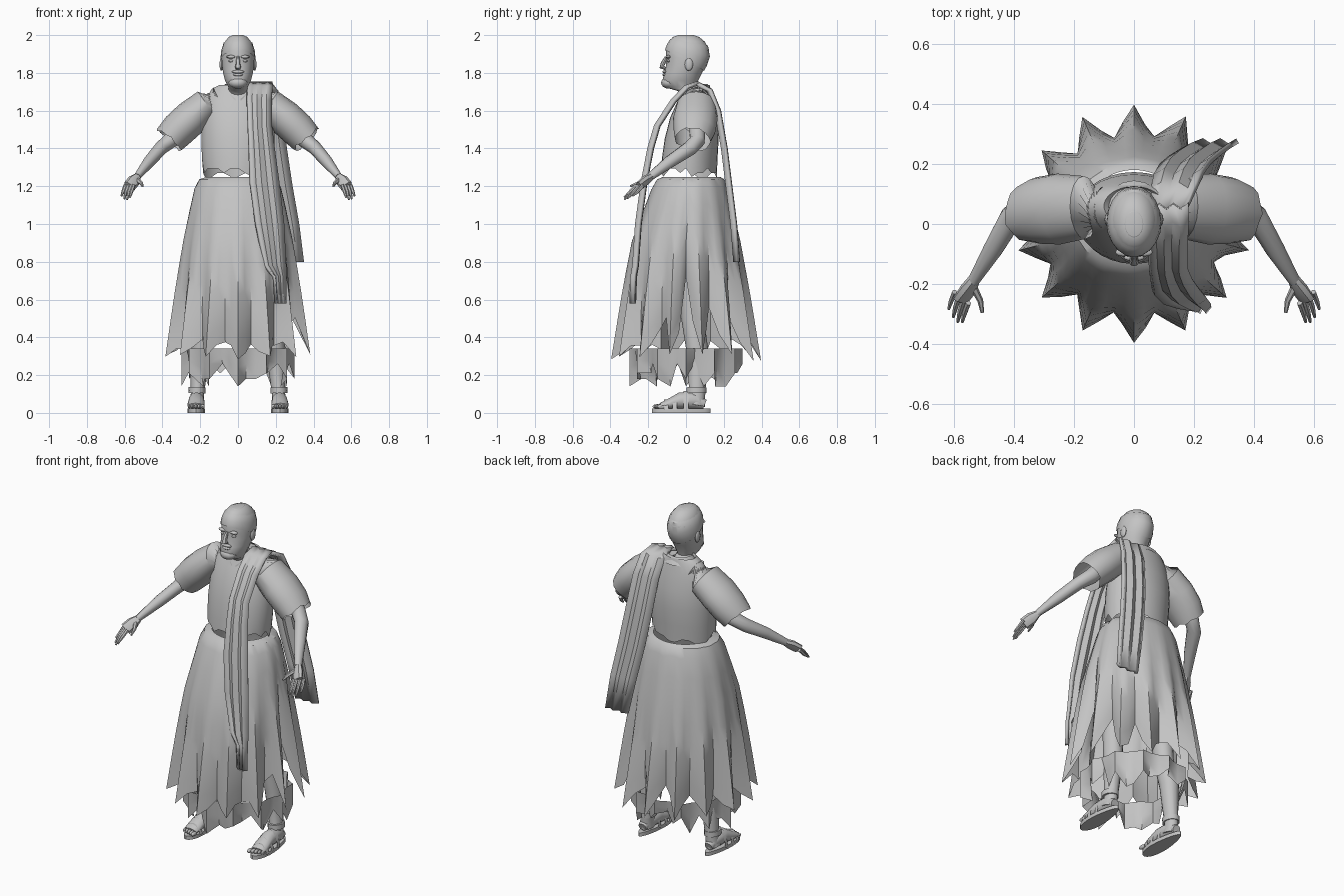
import bpy, bmesh, math, random
from mathutils import Vector

random.seed(4)
cube = bpy.data.objects.get("Cube")
if cube:
    bpy.data.objects.remove(cube)

grey = bpy.data.materials.new("plain_grey")
grey.use_nodes = True
grey.diffuse_color = (0.55, 0.55, 0.55, 1)
grey.node_tree.nodes["Principled BSDF"].inputs["Base Color"].default_value = (0.55, 0.55, 0.55, 1)
parts = []


def finish(name, bm):
    bmesh.ops.recalc_face_normals(bm, faces=bm.faces)
    mesh = bpy.data.meshes.new(name)
    bm.to_mesh(mesh)
    bm.free()
    obj = bpy.data.objects.new(name, mesh)
    bpy.context.collection.objects.link(obj)
    mesh.materials.append(grey)
    parts.append(obj)
    return obj


def skin(name, rows, closed=True, caps=False):
    """Join rows of points into a sheet or a closed tube."""
    bm = bmesh.new()
    vs = [[bm.verts.new(p) for p in row] for row in rows]
    n = len(rows[0])
    for a, b in zip(vs, vs[1:]):
        for i in range(n if closed else n - 1):
            j = (i + 1) % n
            bm.faces.new((a[i], a[j], b[j], b[i]))
    if caps:
        bm.faces.new(vs[0])
        bm.faces.new(vs[-1])
    return finish(name, bm)


def tube(name, path, radii, sides=10, caps=True, ragged=0):
    """Sweep an ellipse along a path; radii are (sideways, upward)."""
    pts = [Vector(p) for p in path]
    rows = []
    for k, p in enumerate(pts):
        t = (pts[min(k + 1, len(pts) - 1)] - pts[max(k - 1, 0)]).normalized()
        ref = Vector((0, 1, 0)) if abs(t.z) > 0.5 else Vector((0, 0, 1))
        u = t.cross(ref).normalized()
        v = u.cross(t)
        ru, rv = radii[k]
        jag = ragged if k == len(pts) - 1 else 0
        rows.append([p + u * ru * math.cos(a) + v * rv * math.sin(a) + t * random.uniform(-jag, jag)
                     for a in (math.tau * i / sides for i in range(sides))])
    return skin(name, rows, True, caps)


def blob(name, loc, size):
    bm = bmesh.new()
    bmesh.ops.create_uvsphere(bm, u_segments=12, v_segments=8, radius=1)
    for v in bm.verts:
        v.co = Vector([c * s + o for c, s, o in zip(v.co, size, loc)])
    return finish(name, bm)


def sample(profile, z):
    """Interpolate (z, ...) rows listed from top to bottom."""
    z = max(min(z, profile[0][0]), profile[-1][0])
    for a, b in zip(profile, profile[1:]):
        if z >= b[0]:
            f = (a[0] - z) / (a[0] - b[0])
            return [p + (q - p) * f for p, q in zip(a[1:], b[1:])]


def stacked(name, profile, sides, caps=False, lower=None):
    rows = []
    for k, (z, cy, rx, ry) in enumerate(profile):
        row = []
        for i in range(sides):
            a = math.tau * i / sides - math.pi / 2
            dz = lower(a) if lower and k == len(profile) - 1 else 0
            row.append((rx * math.cos(a), cy + ry * math.sin(a), z + dz))
        rows.append(row)
    return skin(name, rows, True, caps)


# Head and neck, with a tight cap of hair
HEAD = [(2.0, 0.0, 0.028, 0.04), (1.99, 0.0, 0.05, 0.07), (1.965, 0.005, 0.07, 0.095),
        (1.925, 0.008, 0.084, 0.113), (1.88, 0.008, 0.088, 0.113), (1.84, 0.0, 0.086, 0.106),
        (1.8, -0.015, 0.08, 0.1), (1.76, -0.03, 0.07, 0.095), (1.725, -0.03, 0.052, 0.085),
        (1.705, 0.015, 0.05, 0.06), (1.67, 0.045, 0.058, 0.06), (1.6, 0.05, 0.065, 0.065)]
stacked("head", HEAD, 18, True)
rows = []
for k, f in enumerate((0.0, 0.3, 0.6, 0.85, 1.0)):
    row = []
    for i in range(20):
        a = math.tau * i / 20 - math.pi / 2
        z = 2.0 - f * (0.135 + 0.055 * math.sin(a))
        cy, rx, ry = sample(HEAD, z)
        row.append((rx * 1.05 * math.cos(a), cy + ry * 1.05 * math.sin(a), z))
    rows.append(row)
skin("hair_cap", rows)

# Face details
tube("nose", [(0, -0.104, 1.885), (0, -0.122, 1.85), (0, -0.128, 1.832), (0, -0.108, 1.82)],
     [(0.008, 0.008), (0.011, 0.012), (0.016, 0.014), (0.012, 0.006)], 8)
blob("mouth", (0, -0.112, 1.79), (0.026, 0.012, 0.008))
blob("moustache", (0, -0.112, 1.806), (0.034, 0.012, 0.009))
blob("beard", (0, -0.09, 1.748), (0.05, 0.042, 0.032))
for s, side in ((1, "left"), (-1, "right")):
    blob(side + "_brow", (s * 0.036, -0.094, 1.885), (0.026, 0.014, 0.009))
    blob(side + "_eye", (s * 0.036, -0.092, 1.863), (0.014, 0.01, 0.007))
    blob(side + "_ear", (s * 0.088, 0.015, 1.845), (0.01, 0.022, 0.034))

# Hollow vest with a torn lower edge, and collar
VEST = [(1.7, 0.055, 0.065, 0.06), (1.735, 0.06, 0.1, 0.065), (1.715, 0.06, 0.14, 0.07),
        (1.65, 0.05, 0.175, 0.095), (1.56, 0.04, 0.19, 0.125), (1.45, 0.03, 0.195, 0.143),
        (1.35, 0.02, 0.192, 0.147), (1.27, 0.015, 0.185, 0.148)]
stacked("vest", VEST, 30, lower=lambda a: random.choice((-0.02, 0, 0.025)))
rows = []
for f in (0, 0.5, 1):
    row = []
    for i in range(17):
        a = -math.pi / 2 + math.tau * (0.03 + 0.94 * i / 16)
        front = max(0, -math.sin(a)) ** 2
        row.append(((0.07 + 0.03 * f) * math.cos(a), 0.05 + (0.065 + 0.03 * f) * math.sin(a) - 0.03 * front * (1 - f),
                    1.74 - 0.04 * f - 0.08 * front))
    rows.append(row)
skin("collar", rows, False)

# Long torn skirt with deepening folds and spiked hem
SKIRT = [(1.25, 0.03, 0.165, 0.15), (1.235, 0.025, 0.21, 0.18), (1.18, 0.02, 0.235, 0.205),
         (0.9, 0.0, 0.3, 0.29), (0.6, 0.0, 0.35, 0.345), (0.26, 0.0, 0.4, 0.4)]
FOLD = (1.0, 0.5, 0.05, 0.45)
COLS = 56
hems = []
for i in range(COLS):
    a = math.tau * i / COLS - math.pi / 2
    tear = 0.09 + 0.12 * max(0, math.sin(a)) + 0.3 * max(0, math.cos(a)) ** 4
    hems.append(0.27 + random.uniform(0, 0.04) + (1 - FOLD[i % 4]) * tear * random.uniform(0.6, 1.2))
rows = []
for t in (0, 0.015, 0.07, 0.2, 0.35, 0.5, 0.65, 0.8, 0.9, 1):
    row = []
    for i in range(COLS):
        a = math.tau * i / COLS - math.pi / 2
        z = 1.25 + (hems[i] - 1.25) * t
        cy, rx, ry = sample(SKIRT, z)
        f = 1 - 0.22 * (1 - FOLD[i % 4]) * t ** 1.6
        row.append((rx * f * math.cos(a), cy + ry * f * math.sin(a), z))
    rows.append(row)
skin("skirt", rows)

# Ragged under-robe showing below the skirt
rows = []
for t in (0, 0.5, 1):
    random.seed(9)
    row = []
    for i in range(36):
        a = math.tau * i / 36 - math.pi / 2
        drop = random.choice((0.08, 0.13, 0.16, 0.2))
        r = 0.275 + 0.025 * (i % 3 == 0) - 0.035 * (i % 3 == 1) * t
        row.append((r * math.cos(a), r * math.sin(a), 0.34 - drop * t))
    rows.append(row)
skin("under_robe", rows)


def stole(name, spine):
    """Hanging cloth band: spine rows are (left x, right x, y, z)."""
    rows = []
    for x0, x1, y, z in spine:
        rows.append([(x0 + (x1 - x0) * k / 5, y + (0.012 if k % 2 else -0.006), z) for k in range(6)])
    obj = skin(name, rows, False)
    mod = obj.modifiers.new("thickness", "SOLIDIFY")
    mod.thickness = 0.018
    mod.offset = 0


# Cloth band over the left shoulder, front and back
stole("front_stole", [(0.06, 0.18, 0.06, 1.745), (0.05, 0.18, 0.0, 1.725), (0.05, 0.175, -0.07, 1.65),
                      (0.055, 0.175, -0.155, 1.52), (0.06, 0.19, -0.19, 1.4), (0.065, 0.215, -0.225, 1.22),
                      (0.095, 0.24, -0.255, 1.0), (0.14, 0.25, -0.27, 0.78), (0.19, 0.25, -0.28, 0.72),
                      (0.2, 0.25, -0.285, 0.58)])
stole("back_stole", [(0.06, 0.18, 0.05, 1.745), (0.06, 0.21, 0.12, 1.71), (0.07, 0.23, 0.165, 1.6),
                     (0.09, 0.255, 0.2, 1.4), (0.12, 0.285, 0.225, 1.2), (0.16, 0.32, 0.25, 1.0),
                     (0.2, 0.345, 0.265, 0.8)])

for s, side in ((1, "left"), (-1, "right")):
    def m(*pts):
        return [(s * x, y, z) for x, y, z in pts]

    # Wide short sleeve, open at the cuff
    tube(side + "_sleeve", m((0.1, 0.055, 1.655), (0.165, 0.055, 1.625), (0.25, 0.05, 1.56),
                             (0.315, 0.045, 1.5), (0.365, 0.035, 1.445)),
         [(0.07, 0.075), (0.09, 0.105), (0.095, 0.118), (0.094, 0.112), (0.086, 0.095)], 16, False, 0.012)

    # Arm
    tube(side + "_arm", m((0.27, 0.06, 1.54), (0.36, 0.06, 1.44), (0.41, 0.02, 1.4),
                          (0.47, -0.085, 1.33), (0.535, -0.19, 1.25)),
         [(0.045, 0.045), (0.042, 0.042), (0.036, 0.042), (0.032, 0.034), (0.018, 0.022)], 10)

    # Hand with four fingers and a thumb
    tube(side + "_palm", m((0.53, -0.18, 1.255), (0.55, -0.215, 1.23), (0.575, -0.25, 1.2)),
         [(0.018, 0.02), (0.034, 0.022), (0.034, 0.018)], 8)
    for k in range(4):
        x = 0.552 + 0.015 * k
        y = -0.263 + 0.012 * k
        reach = (0.85, 1.0, 0.95, 0.75)[k]
        tube(f"{side}_finger_{k + 1}", m((x, y, 1.205), (x + 0.012, y - 0.04 * reach, 1.17),
                                         (x + 0.02, y - 0.075 * reach, 1.205 - 0.075 * reach)),
             [(0.01, 0.01), (0.009, 0.009), (0.005, 0.005)], 6)
    tube(side + "_thumb", m((0.535, -0.21, 1.235), (0.512, -0.255, 1.215), (0.505, -0.295, 1.2)),
         [(0.013, 0.013), (0.01, 0.01), (0.006, 0.006)], 6)

    # Leg
    tube(side + "_leg", m((0.15, 0.03, 0.85), (0.18, 0.035, 0.5), (0.2, 0.06, 0.33), (0.215, 0.06, 0.1),
                          (0.22, 0.05, 0.04)),
         [(0.075, 0.08), (0.055, 0.06), (0.052, 0.058), (0.035, 0.042), (0.04, 0.05)], 12)

    # Foot, toes and sandal
    tube(side + "_foot", m((0.22, 0.1, 0.045), (0.22, 0.05, 0.065), (0.22, -0.03, 0.065),
                           (0.222, -0.09, 0.047), (0.224, -0.135, 0.036)),
         [(0.025, 0.025), (0.04, 0.045), (0.042, 0.044), (0.046, 0.027), (0.043, 0.016)], 12)
    for k in range(5):
        blob(f"{side}_toe_{k + 1}", (s * (0.187 + 0.018 * k), -0.153 + 0.006 * k, 0.034),
             (0.011 - 0.001 * k, 0.024, 0.012))
    outline = []
    for i in range(20):
        a = math.tau * i / 20
        wide = 0.045 - 0.012 * math.sin(a)
        outline.append((s * (0.222 + wide * math.cos(a)), -0.025 + 0.155 * math.sin(a)))
    skin(side + "_sole", [[(x, y, z) for x, y in outline] for z in (0, 0.022)], True, True)
    for k, (y, h, w) in enumerate(((-0.105, 0.07, 0.05), (-0.06, 0.09, 0.05), (0.0, 0.115, 0.048))):
        arch = [[(s * (0.222 + w * math.cos(math.pi * i / 8)), y + d,
                  0.015 + (h - 0.015) * math.sin(math.pi * i / 8)) for i in range(9)] for d in (-0.012, 0.012)]
        skin(f"{side}_sandal_strap_{k + 1}", arch, False)
    tube(side + "_ankle_strap", m((0.217, 0.055, 0.105), (0.216, 0.055, 0.135)), [(0.045, 0.053)] * 2, 12)

# Smooth shading with crisp creases
bpy.ops.object.select_all(action="DESELECT")
for obj in parts:
    obj.select_set(True)
bpy.context.view_layer.objects.active = parts[0]
bpy.ops.object.shade_smooth_by_angle(angle=math.radians(40))
